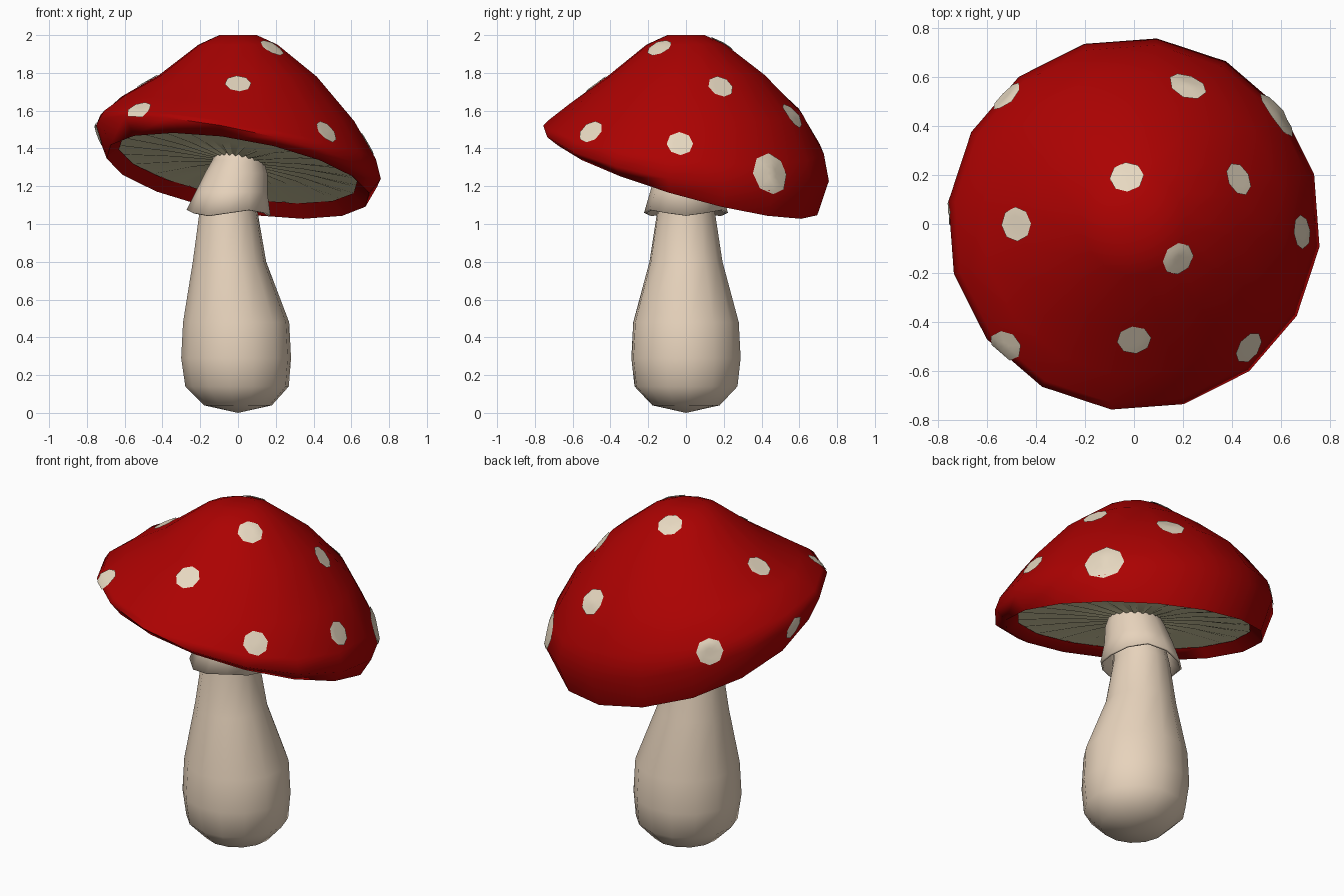
import bpy, bmesh, math
from mathutils import Vector
from mathutils.bvhtree import BVHTree

if "Cube" in bpy.data.objects:
    bpy.data.objects.remove(bpy.data.objects["Cube"])


def material(name, rgb):
    m = bpy.data.materials.new(name)
    m.diffuse_color = (*rgb, 1)
    m.use_nodes = True
    m.node_tree.nodes["Principled BSDF"].inputs["Base Color"].default_value = m.diffuse_color
    return m


RED = material("cap red", (0.41, 0.0005, 0.0005))
CREAM = material("stem cream", (0.81, 0.66, 0.51))
SPOT = material("spot ivory", (0.81, 0.70, 0.54))
GILL = material("gill grey green", (0.82, 0.76, 0.47))


def finish(name, bm, mat, angle):
    me = bpy.data.meshes.new(name)
    bm.to_mesh(me)
    bm.free()
    ob = bpy.data.objects.new(name, me)
    bpy.context.collection.objects.link(ob)
    me.materials.append(mat)
    bpy.ops.object.select_all(action='DESELECT')
    ob.select_set(True)
    bpy.context.view_layer.objects.active = ob
    bpy.ops.object.shade_smooth_by_angle(angle=math.radians(angle))
    return ob


def loft(rings, n, start=0.0, wave=0.0):
    """rings: (radius, z, centre x, x tilt, y tilt), listed bottom to top on the outside"""
    bm = bmesh.new()
    prev = None
    for r, z, cx, sx, sy in rings:
        if r == 0:
            cur = [bm.verts.new((cx, 0, z))] * n
        else:
            cur = []
            for i in range(n):
                a = math.radians(start) + math.tau * i / n
                x, y = r * math.cos(a), r * math.sin(a)
                cur.append(bm.verts.new((cx + x, y, z + sx * x + sy * y + wave * (-1) ** i)))
        if prev:
            for i in range(n):
                j = (i + 1) % n
                vs = list(dict.fromkeys((prev[i], prev[j], cur[j], cur[i])))
                bm.faces.new(vs)
        prev = cur
    bm.normal_update()
    return bm


# Cap: lopsided dome, raised at front left, drooping at back right
cap_bm = loft([
    (0.635, 1.31, 0, -0.165, -0.27),
    (0.70, 1.255, 0, -0.165, -0.28),
    (0.762, 1.375, 0, -0.20, -0.17),
    (0.735, 1.46, 0, -0.17, -0.10),
    (0.62, 1.61, 0, -0.11, -0.03),
    (0.42, 1.785, 0, -0.01, 0.01),
    (0.21, 1.95, 0, 0, 0),
    (0.10, 2.0, 0, 0, 0),
    (0, 2.0, 0, 0, 0)], 16, -7)
tree = BVHTree.FromBMesh(cap_bm)
finish("cap", cap_bm, RED, 85)

# Gills: nearly flat pleated disc under the cap, tilted with the rim
finish("gills", loft([
    (0.08, 1.335, -0.02, -0.16, -0.26),
    (0.36, 1.33, 0, -0.165, -0.26),
    (0.655, 1.315, 0, -0.165, -0.27)], 48, -7, 0.006), GILL, 20)

# Stem: bulbous base, slightly leaning neck
finish("stem", loft([
    (0, 0, 0, 0, 0),
    (0.18, 0.04, 0, 0, 0),
    (0.275, 0.14, -0.005, 0, 0),
    (0.292, 0.29, -0.01, 0, 0),
    (0.282, 0.48, -0.01, 0, 0),
    (0.195, 0.80, -0.045, 0, 0),
    (0.155, 1.06, -0.05, 0, 0),
    (0.125, 1.30, -0.02, 0, 0),
    (0.11, 1.40, -0.01, 0, 0)], 14, 5), CREAM, 85)

# Skirt: flared ring with a gently scalloped hem
skirt_bm = loft([
    (0.222, 1.06, -0.05, 0, 0),
    (0.19, 1.17, -0.035, 0, 0),
    (0.165, 1.27, -0.01, 0, 0),
    (0.135, 1.34, 0, 0, 0),
    (0.12, 1.40, 0, 0, 0)], 12, 0)
skirt_bm.verts.ensure_lookup_table()
for i in range(12):
    skirt_bm.verts[i].co.z -= 0.015 * math.cos(math.tau * i / 4)
skirt = finish("skirt", skirt_bm, CREAM, 60)
sol = skirt.modifiers.new("thickness", 'SOLIDIFY')
sol.thickness = 0.012

# Spots: thin eight-sided patches that hug the cap
SPOTS = [
    (0.19, -0.15, 1.95, 0.07), (-0.03, 0.19, 1.95, 0.07),
    (0.44, 0.19, 1.74, 0.07), (-0.47, 0.0, 1.74, 0.07),
    (0.0, -0.47, 1.74, 0.07), (0.23, 0.59, 1.60, 0.08),
    (-0.52, 0.52, 1.46, 0.075), (-0.52, -0.49, 1.59, 0.07),
    (0.49, -0.52, 1.51, 0.07), (0.71, -0.03, 1.44, 0.07),
    (-0.75, 0.05, 1.48, 0.07), (0.60, 0.46, 1.27, 0.115)]
spots_bm = bmesh.new()
for x, y, z, r in SPOTS:
    c, nrm, _, _ = tree.find_nearest(Vector((x, y, z)))
    u = nrm.cross(Vector((0, 0, 1))).normalized()
    w = nrm.cross(u)

    def stick(p):
        q, qn, _, _ = tree.find_nearest(p)
        return spots_bm.verts.new(q + qn * 0.006)

    prev = [stick(c)] * 8
    for k in (1, 2, 3, 4):
        cur = [stick(c + r * k / 4 * (u * math.cos(math.tau * i / 8) + w * math.sin(math.tau * i / 8)))
               for i in range(8)]
        for i in range(8):
            j = (i + 1) % 8
            f = spots_bm.faces.new(list(dict.fromkeys((prev[i], cur[i], cur[j], prev[j]))))
            f.normal_update()
            if f.normal.dot(nrm) < 0:
                f.normal_flip()
        prev = cur
finish("spots", spots_bm, SPOT, 60)
